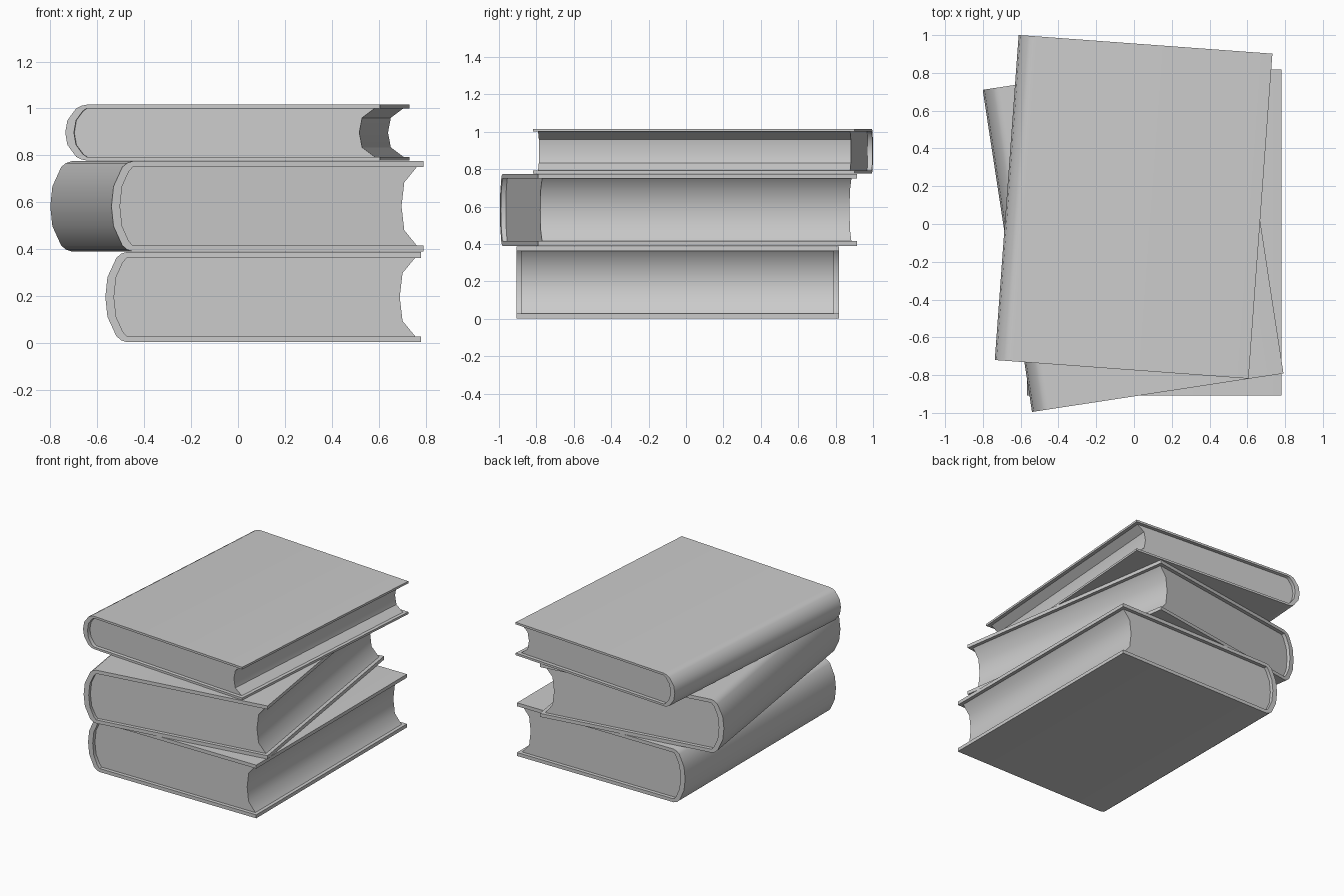
import bpy, bmesh
from math import radians

if "Cube" in bpy.data.objects:
    bpy.data.objects.remove(bpy.data.objects["Cube"])

WIDTH, LENGTH, INSET = 1.347, 1.725, 0.026


def mirrored(half):
    """Upper half of an arc (middle first) -> full arc from bottom to top, z in -0.5..0.5."""
    return [(x, -z) for x, z in reversed(half) if z > 0] + half


# cross-sections, x from the spine, z as a fraction of book height
SPINE_OUT = mirrored([(0.0, 0.0), (0.009, 0.22), (0.047, 0.435), (0.068, 0.48), (0.092, 0.5)])
SPINE_IN = mirrored([(0.037, 0.0), (0.046, 0.22), (0.075, 0.385), (0.092, 0.435)])
FORE_EDGE = mirrored([(1.256, 0.0), (1.268, 0.265), (1.322, 0.435)])


def prism(name, profile, height, y0, y1):
    """Extrude an x-z profile along y."""
    bm = bmesh.new()
    verts = [bm.verts.new((x, y0, (z + 0.5) * height)) for x, z in profile]
    face = bm.faces.new(verts)
    ext = bmesh.ops.extrude_face_region(bm, geom=[face])
    moved = [g for g in ext["geom"] if isinstance(g, bmesh.types.BMVert)]
    bmesh.ops.translate(bm, verts=moved, vec=(0, y1 - y0, 0))
    bmesh.ops.recalc_face_normals(bm, faces=bm.faces)
    mesh = bpy.data.meshes.new(name)
    bm.to_mesh(mesh)
    bm.free()
    ob = bpy.data.objects.new(name, mesh)
    bpy.context.collection.objects.link(ob)
    bpy.ops.object.select_all(action='DESELECT')
    ob.select_set(True)
    bpy.context.view_layer.objects.active = ob
    bpy.ops.object.shade_smooth_by_angle(angle=radians(40))
    return ob


def book(name, corner, height, turn):
    # cover: C-shaped case with two boards and a rounded spine
    cover = (SPINE_OUT + [(WIDTH, 0.5), (WIDTH, 0.435)]
             + SPINE_IN[::-1] + [(WIDTH, -0.435), (WIDTH, -0.5)])
    # pages: rounded at the spine, hollow at the fore edge, inset at both ends
    pages = SPINE_IN + FORE_EDGE[::-1]
    for ob in (prism(name + "_cover", cover, height, 0, LENGTH),
               prism(name + "_pages", pages, height, INSET, LENGTH - INSET)):
        ob.location = corner
        ob.rotation_euler.z = radians(turn)


book("bottom_book", (-0.566, -0.907, 0.003), 0.385, 0)
book("middle_book", (-0.540, -0.995, 0.390), 0.385, 8.7)
book("top_book", (-0.737, -0.720, 0.778), 0.238, -4.2)
